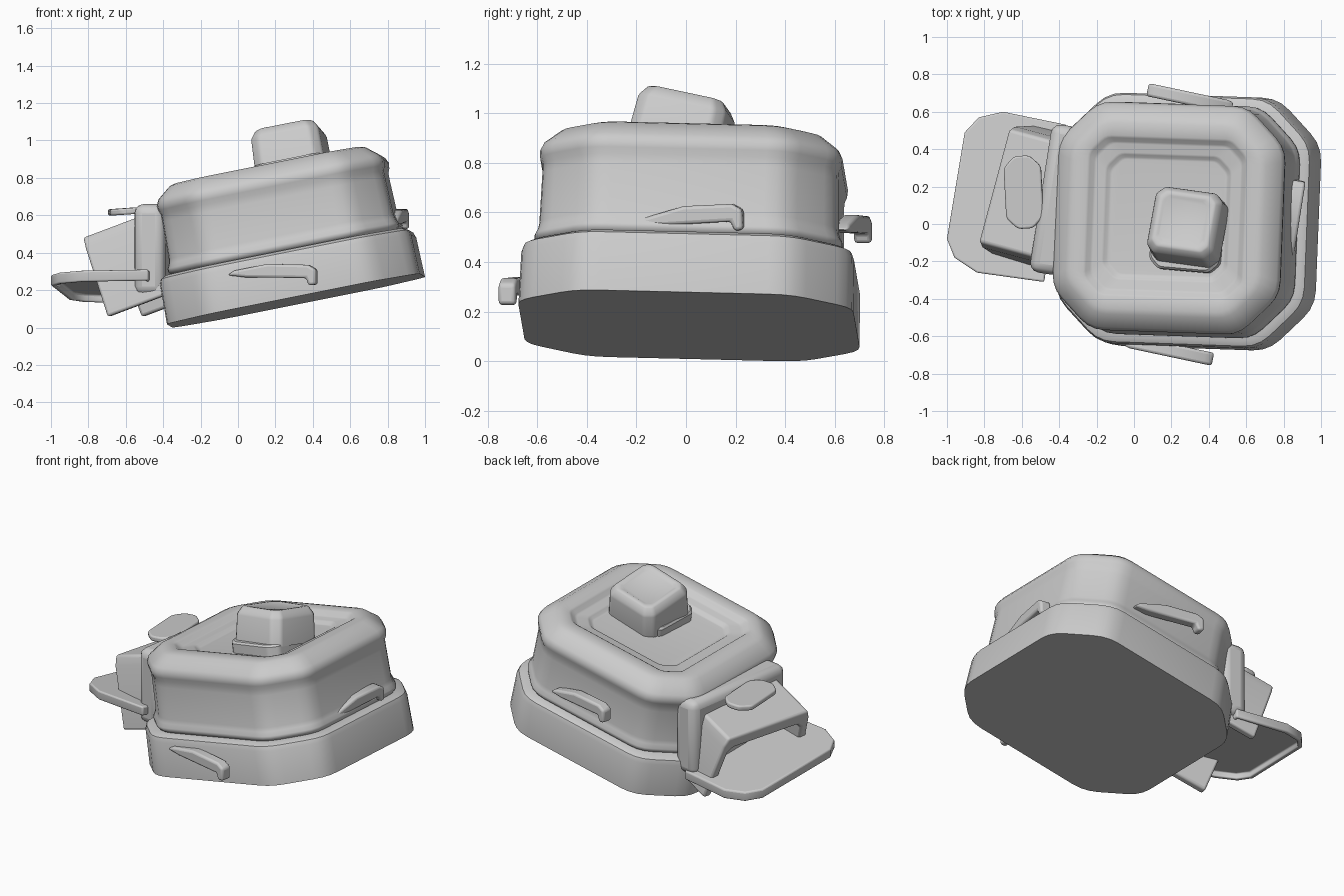
import bpy, bmesh
from math import radians
from mathutils import Matrix, Vector

if "Cube" in bpy.data.objects:
    bpy.data.objects.remove(bpy.data.objects["Cube"])


def pose(loc, yaw=0, pitch=0, roll=0):
    R = lambda a, ax: Matrix.Rotation(radians(a), 4, ax)
    return Matrix.Translation(loc) @ R(yaw, 'Z') @ R(pitch, 'Y') @ R(roll, 'X')


def finish(name, bm, matrix, bevel=0, solid=0, angle=35):
    bmesh.ops.recalc_face_normals(bm, faces=bm.faces)
    me = bpy.data.meshes.new(name)
    bm.to_mesh(me)
    bm.free()
    ob = bpy.data.objects.new(name, me)
    bpy.context.collection.objects.link(ob)
    ob.matrix_world = matrix
    if solid:
        m = ob.modifiers.new("thickness", 'SOLIDIFY')
        m.thickness = solid
    if bevel:
        m = ob.modifiers.new("soft_edges", 'BEVEL')
        m.width, m.segments, m.limit_method = bevel, 3, 'ANGLE'
        m.angle_limit = radians(40)
    bpy.ops.object.select_all(action='DESELECT')
    ob.select_set(True)
    bpy.context.view_layer.objects.active = ob
    bpy.ops.object.shade_smooth_by_angle(angle=radians(angle))
    return ob


def ring(hx, hy, c, n=4):
    """Square outline with chamfered corners, each octagon vertex rounded."""
    oct_ = [Vector((x, y)) for x, y in (
        (hx, -hy + c), (hx, hy - c), (hx - c, hy), (-hx + c, hy),
        (-hx, hy - c), (-hx, -hy + c), (-hx + c, -hy), (hx - c, -hy))]
    r, pts = c * 0.36, []
    for i, p in enumerate(oct_):
        a = p + (oct_[i - 1] - p).normalized() * r
        b = p + (oct_[(i + 1) % 8] - p).normalized() * r
        for k in range(n):
            t = k / (n - 1)
            pts.append(a * (1 - t) ** 2 + p * 2 * t * (1 - t) + b * t * t)
    return pts


def loft(name, profile, matrix, angle=35, ky=1):
    """Stack of rings, profile = (half size, corner chamfer, height)."""
    bm = bmesh.new()
    rings = [[bm.verts.new((p.x, p.y, z)) for p in ring(h, h * ky, c)] for h, c, z in profile]
    for a, b in zip(rings, rings[1:]):
        for i in range(len(a)):
            j = (i + 1) % len(a)
            bm.faces.new((a[i], a[j], b[j], b[i]))
    bm.faces.new(rings[0][::-1])
    bm.faces.new(rings[-1])
    return finish(name, bm, matrix, angle=angle)


def prism(name, pts, depth, matrix, bevel):
    """XZ outline extruded along +y."""
    bm = bmesh.new()
    a = [bm.verts.new((x, 0, z)) for x, z in pts]
    b = [bm.verts.new((x, depth, z)) for x, z in pts]
    for i in range(len(a)):
        j = (i + 1) % len(a)
        bm.faces.new((a[i], a[j], b[j], b[i]))
    bm.faces.new(a)
    bm.faces.new(b)
    return finish(name, bm, matrix, bevel)


def slab(name, size, matrix, bevel, corner=0):
    """Rounded box, optionally with rounded plan corners."""
    bm = bmesh.new()
    hx, hy, hz = (s / 2 for s in size)
    outline = ring(hx, hy, corner) if corner else [
        Vector(p) for p in ((-hx, -hy), (hx, -hy), (hx, hy), (-hx, hy))]
    f = bm.faces.new([bm.verts.new((p.x, p.y, -hz)) for p in outline])
    ext = bmesh.ops.extrude_face_region(bm, geom=[f], use_keep_orig=True)['geom']
    bmesh.ops.translate(bm, vec=(0, 0, 2 * hz),
                        verts=[g for g in ext if isinstance(g, bmesh.types.BMVert)])
    return finish(name, bm, matrix, bevel)


# main body: base tub and lid share one tilted frame
body = pose((0.31, 0.012, 0.144), -2, -11.3, -1.4)
loft("base_tub", [(0.69, 0.245, 0), (0.685, 0.245, 0.215), (0.675, 0.24, 0.243),
                  (0.65, 0.235, 0.257), (0.58, 0.21, 0.257)], body, 35, 0.98)
loft("lid", [(0.60, 0.21, 0.245), (0.62, 0.215, 0.262), (0.63, 0.22, 0.275),
             (0.63, 0.22, 0.29), (0.618, 0.215, 0.315), (0.613, 0.215, 0.34),
             (0.607, 0.21, 0.54), (0.607, 0.21, 0.58), (0.617, 0.215, 0.605),
             (0.62, 0.215, 0.635), (0.605, 0.205, 0.665), (0.535, 0.17, 0.722),
             (0.505, 0.155, 0.731), (0.437, 0.09, 0.731), (0.424, 0.085, 0.724),
             (0.405, 0.08, 0.702), (0.393, 0.08, 0.697), (0.347, 0.075, 0.697),
             (0.335, 0.07, 0.692), (0.322, 0.065, 0.678), (0.31, 0.06, 0.676)],
     body, 40, 0.985)

# lid knob on its plinth
loft("knob_plinth", [(0.19, 0.05, -0.08), (0.19, 0.05, 0.01), (0.18, 0.05, 0.022)],
     pose((0.282, -0.06, 0.872), -5, -11.3, -3))
loft("knob", [(0.19, 0.045, -0.02), (0.185, 0.045, 0.14), (0.18, 0.045, 0.155),
              (0.158, 0.035, 0.187), (0.148, 0.03, 0.192), (0.13, 0.03, 0.192),
              (0.122, 0.03, 0.186)], pose((0.295, -0.03, 0.873), -8, -11, -12))

# three latch levers, fanned around the body
lever = [(0, 0), (0.04, 0.025), (0.22, 0.06), (0.44, 0.055), (0.485, 0.03),
         (0.485, -0.05), (0.445, -0.055), (0.43, -0.015), (0.1, -0.012)]
for side, loc, yaw, pitch, s in (
        ("front", (-0.06, -0.657, 0.28), -12, 0, 1),
        ("right", (0.85, -0.2, 0.552), 81, -4, 0.89),
        ("back", (0.54, 0.655, 0.53), 168, 0, 0.97)):
    prism(side + "_latch", [(x * s, z) for x, z in lever], 0.07,
          pose(loc, yaw, pitch), 0.014)

# side hinge block running into the body
slab("hinge_block", (0.17, 0.80, 0.49), pose((-0.415, 0.13, 0.415), -9, 0), 0.05)

# arched hood with two legs
arch = [(-0.38, -0.45), (-0.335, -0.06), (-0.31, 0), (0.31, 0), (0.335, -0.06), (0.38, -0.45),
        (0.325, -0.45), (0.285, -0.12), (0.25, -0.09), (-0.25, -0.09), (-0.285, -0.12), (-0.325, -0.45)]
prism("hood", arch, 0.34, pose((-0.75, 0.205, 0.48), -15, -20) @ pose((0, 0, 0), -90), 0.015)

# push button over the hood
slab("button", (0.20, 0.39, 0.034), pose((-0.59, 0.17, 0.622), 3, -4), 0.01, 0.06)

# hollow tray sloping down to the back
outline = [(-0.48, -0.31), (-0.36, 0.53), (-0.70, 0.60), (-0.83, 0.57), (-0.905, 0.49),
           (-1.0, -0.08), (-0.96, -0.18), (-0.84, -0.26)]
bm = bmesh.new()
height = lambda x, y: 0.31 - 0.13 * (y + 0.3)
top = [bm.verts.new((x, y, height(x, y))) for x, y in outline]
low = [bm.verts.new((x, y, height(x, y) - 0.06)) for x, y in outline]
bm.faces.new(top)
for i in range(len(top)):
    j = (i + 1) % len(top)
    bm.faces.new((top[i], low[i], low[j], top[j]))
finish("tray", bm, Matrix(), 0.02, 0.03)
